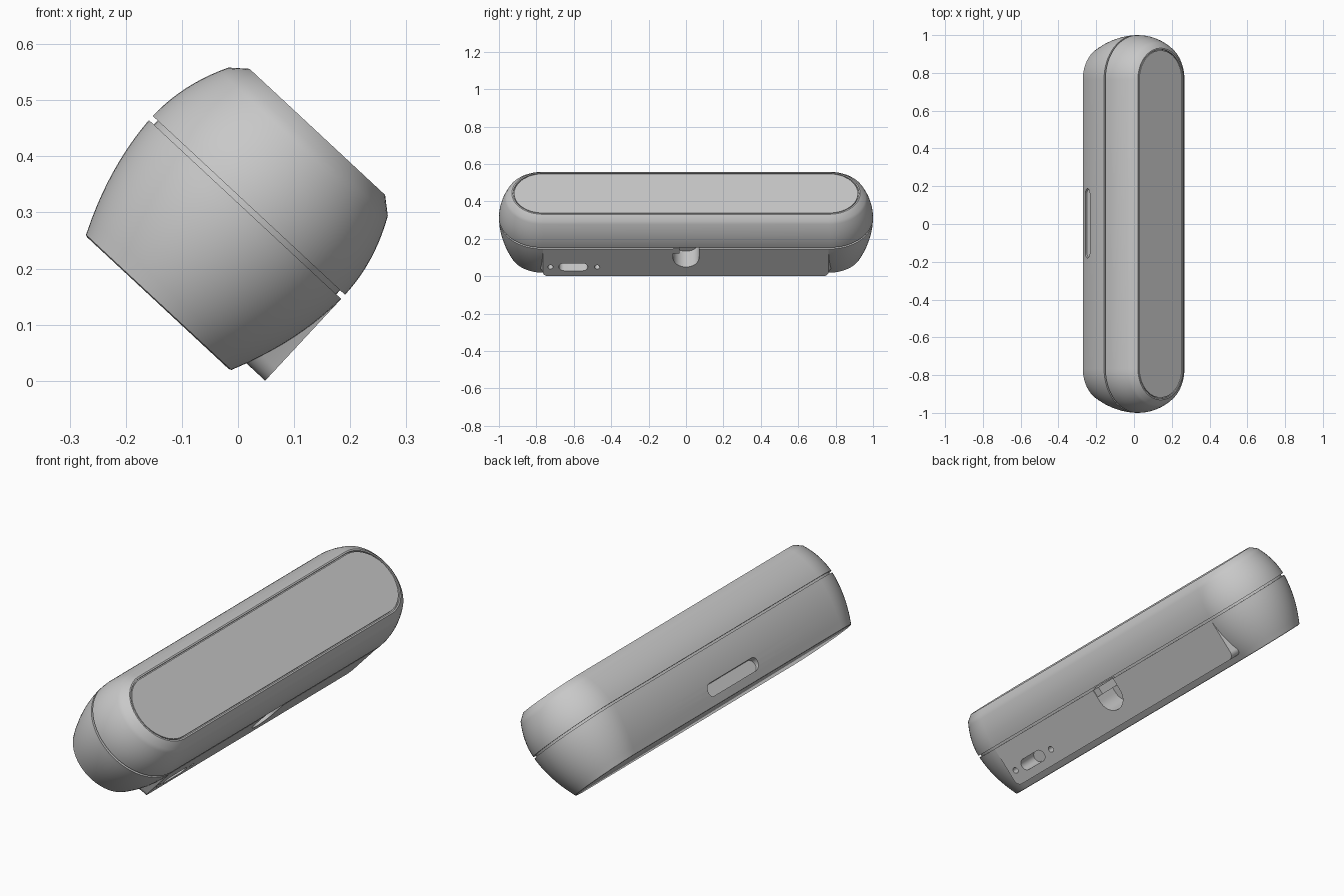
import bpy, bmesh
from math import sin, cos, pi, radians
from mathutils import Matrix

if "Cube" in bpy.data.objects:
    bpy.data.objects.remove(bpy.data.objects["Cube"])

grey = bpy.data.materials.new("plain grey")
grey.use_nodes = True
COLOUR = (0.58, 0.58, 0.58, 1)
grey.diffuse_color = COLOUR
grey.node_tree.nodes["Principled BSDF"].inputs["Base Color"].default_value = COLOUR

# The whole device lies tilted about its long axis
TILT = Matrix.Translation((0.016, 0, 0.309)) @ Matrix.Rotation(radians(42.93), 4, 'Y')
STRAIGHT = 0.766


def loft(name, loops):
    """Closed solid skinned through loops of equal point count."""
    bm = bmesh.new()
    rings = [[bm.verts.new(p) for p in loop] for loop in loops]
    for a, b in zip(rings, rings[1:]):
        for i in range(len(a)):
            j = (i + 1) % len(a)
            bm.faces.new((a[i], a[j], b[j], b[i]))
    bm.faces.new(rings[0])
    bm.faces.new(rings[-1])
    bmesh.ops.recalc_face_normals(bm, faces=bm.faces)
    mesh = bpy.data.meshes.new(name)
    bm.to_mesh(mesh)
    bm.free()
    mesh.materials.append(grey)
    obj = bpy.data.objects.new(name, mesh)
    bpy.context.collection.objects.link(obj)
    obj.matrix_world = TILT
    return obj


def stadium(r, h, steps=32):
    """Long loop with half-round ends at height h."""
    pts = []
    for side in (0, 1):
        for i in range(steps + 1):
            a = pi * (side + i / steps)
            pts.append((r * cos(a), r * sin(a) + (-STRAIGHT if side else STRAIGHT), h))
    return pts


def arc(a, b, c, steps=10):
    """Smooth curve from a to c pulled towards b."""
    out = []
    for i in range(steps + 1):
        t = i / steps
        out.append(tuple((1 - t) ** 2 * p + 2 * t * (1 - t) * q + t * t * s
                         for p, q, s in zip(a, b, c)))
    return out


def rounded(y0, y1, h0, h1, r, top_r=None):
    """Rounded rectangle outline; the top corners may have their own radius."""
    top_r = r if top_r is None else top_r
    pts = []
    corners = ((y1, h1, -1, -1, top_r, 0), (y0, h1, 1, -1, top_r, 1),
               (y0, h0, 1, 1, r, 2), (y1, h0, -1, 1, r, 3))
    for y, h, sy, sh, rad, quarter in corners:
        steps = 10 if rad else 0
        for i in range(steps + 1):
            a = pi / 2 * (quarter + i / max(steps, 1))
            pts.append((y + rad * (sy + cos(a)), h + rad * (sh + sin(a))))
    return pts


def prism(name, outline, u0, u1):
    return loft(name, [[(u, y, h) for y, h in outline] for u in (u0, u1)])


def activate(obj):
    bpy.ops.object.select_all(action='DESELECT')
    obj.select_set(True)
    bpy.context.view_layer.objects.active = obj


def cut(obj, cutters):
    activate(obj)
    for c in cutters:
        mod = obj.modifiers.new("cut", 'BOOLEAN')
        mod.operation = 'DIFFERENCE'
        mod.solver = 'EXACT'
        mod.object = c
        bpy.ops.object.modifier_apply(modifier=mod.name)


# Body: lower shell, seam groove, upper shell, chamfer, panel groove
profile = [(0.172, -0.233), (0.177, -0.231)]
profile += arc((0.179, -0.226), (0.2295, -0.115), (0.234, -0.005))
profile += [(0.222, -0.005), (0.222, 0.005)]
profile += arc((0.234, 0.005), (0.234, 0.083), (0.194, 0.160))
profile += [(0.165, 0.184), (0.158, 0.184), (0.158, 0.174), (0.153, 0.174), (0.153, 0.183)]
body = loft("body", [stadium(r, h) for r, h in profile])

# Flat foot that flares into the body at both ends
foot_loops = []
for u, flare in ((0.14, 0.04), (0.18, 0.022), (0.205, 0.01), (0.234, 0.0)):
    outline = rounded(-0.765 - flare, 0.762 + flare, -0.204, -0.005, 0.03, 0)
    foot_loops.append([(u, y, h) for y, h in outline])
foot = loft("foot", foot_loops)

# Openings in the foot: port, two screw holes and the latch notch
port = prism("port_cutter", rounded(-0.68, -0.525, -0.164, -0.110, 0.027), 0.13, 0.3)
holes = [prism("hole_cutter", rounded(y - 0.014, y + 0.014, -0.151, -0.123, 0.014), 0.17, 0.3)
         for y in (-0.725, -0.475)]
notch = prism("notch_cutter", rounded(-0.07, 0.07, -0.137, 0.0, 0.0699, 0), 0.11, 0.3)
# Shallow button pocket on the far side
pocket = prism("pocket_cutter", rounded(-0.18, 0.187, -0.195, -0.140, 0.027), -0.3, -0.181)

front_cutters = [port, notch] + holes
cut(body, front_cutters + [pocket])
cut(foot, front_cutters)
for c in front_cutters + [pocket]:
    bpy.data.objects.remove(c)

# Small latch tab in the corner of the notch
tab = prism("latch_tab", rounded(-0.07, -0.035, -0.042, -0.005, 0), 0.11, 0.231)

for obj in (body, foot, tab):
    activate(obj)
    bpy.ops.object.shade_smooth_by_angle(angle=radians(28))
